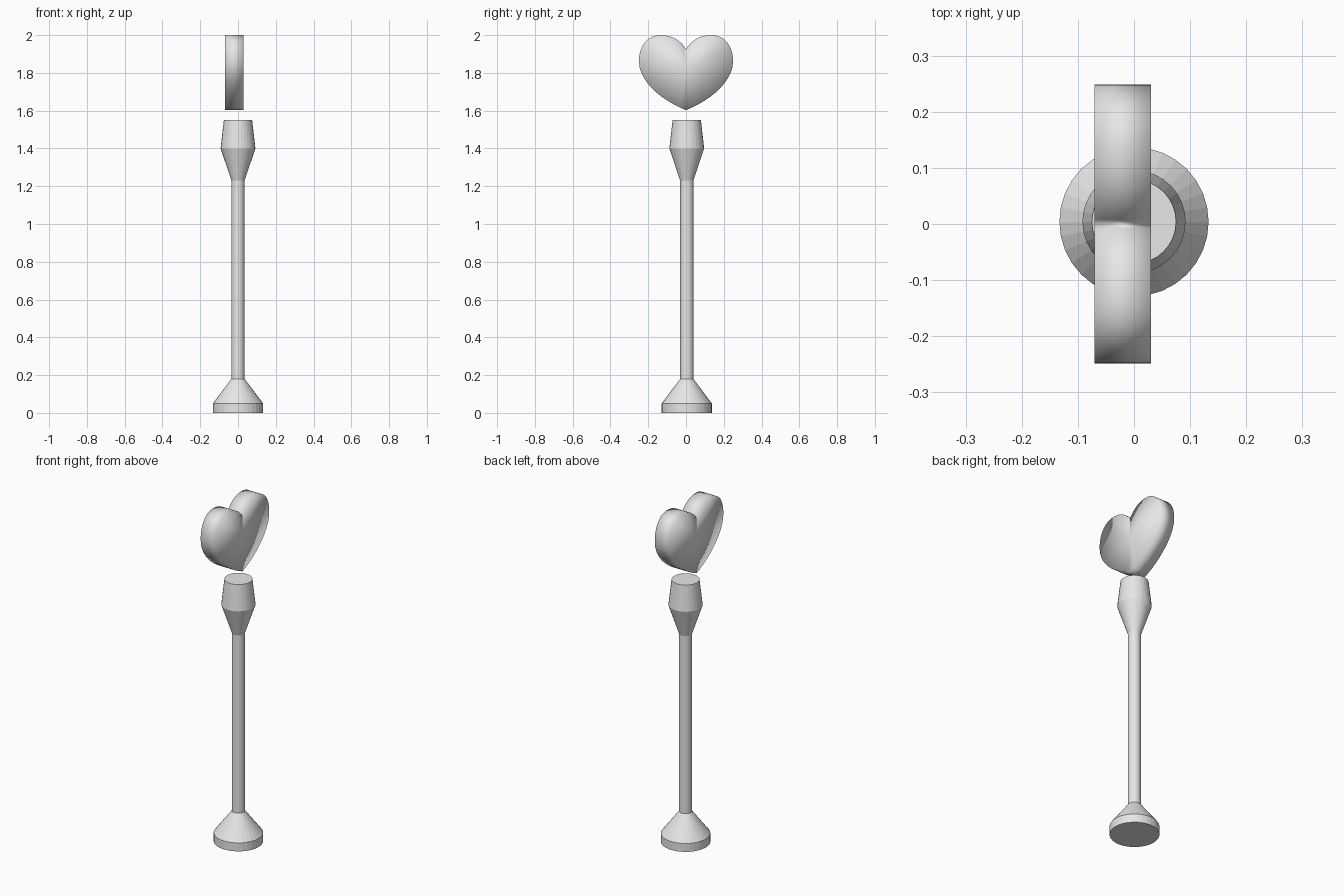
import bpy
import bmesh
import math
from mathutils import Vector
from mathutils.geometry import interpolate_bezier

cube = bpy.data.objects.get("Cube")
if cube:
    bpy.data.objects.remove(cube, do_unlink=True)

GREY = (0.8, 0.8, 0.8, 1.0)
grey = bpy.data.materials.new("light grey")
grey.use_nodes = True
grey.diffuse_color = GREY
grey.node_tree.nodes["Principled BSDF"].inputs["Base Color"].default_value = GREY


def finish(bm, name, smooth=False):
    """Turn a bmesh into a named grey object."""
    bmesh.ops.recalc_face_normals(bm, faces=bm.faces)
    for face in bm.faces:
        face.smooth = smooth
    mesh = bpy.data.meshes.new(name)
    bm.to_mesh(mesh)
    bm.free()
    mesh.materials.append(grey)
    obj = bpy.data.objects.new(name, mesh)
    bpy.context.collection.objects.link(obj)
    return obj


def lathe(name, profile, sides=32, centre_y=0.004):
    """Closed faceted solid turned around the upright axis from (radius, z) pairs."""
    bm = bmesh.new()
    rings = []
    for radius, z in profile:
        angles = [math.tau * i / sides for i in range(sides)]
        rings.append([bm.verts.new((radius * math.cos(a), centre_y + radius * math.sin(a), z))
                      for a in angles])
    for low, high in zip(rings, rings[1:]):
        for i in range(sides):
            j = (i + 1) % sides
            bm.faces.new((low[i], low[j], high[j], high[i]))
    bm.faces.new(rings[0])
    bm.faces.new(rings[-1])
    return finish(bm, name)


# Foot, pole and flared head
lathe("base", [(0.133, 0), (0.133, 0.05), (0.035, 0.18)])
lathe("pole", [(0.035, 0.18), (0.035, 1.23)])
lathe("head", [(0.035, 1.23), (0.092, 1.40), (0.075, 1.55)])

# Half outline of the heart as curves from the tip to the notch
CURVES = [
    [(0, 1.603), (0.12, 1.65), (0.249, 1.75), (0.249, 1.86)],
    [(0.249, 1.86), (0.249, 1.95), (0.20, 2.0), (0.135, 2.0)],
    [(0.135, 2.0), (0.075, 2.0), (0.03, 1.975), (0, 1.925)],
]
half = []
for a, b, c, d in CURVES:
    points = interpolate_bezier(*[Vector((y, z, 0)) for y, z in (a, b, c, d)], 12)
    half += points[:-1]
half.append(points[-1])
outline = [(p.x, p.y) for p in half] + [(-p.x, p.y) for p in half[-2:0:-1]]

# Floating heart: flat slab with softly shaded faces
bm = bmesh.new()
sheets = []
for x in (-0.07, 0.03):
    rim = [bm.verts.new((x, y, z)) for y, z in outline]
    middle = bm.verts.new((x, 0, 1.82))
    for i in range(len(rim)):
        bm.faces.new((rim[i], rim[(i + 1) % len(rim)], middle))
    sheets.append(rim)
back, front = sheets
for i in range(len(outline)):
    j = (i + 1) % len(outline)
    bm.faces.new((back[i], back[j], front[j], front[i]))
finish(bm, "heart", smooth=True)
